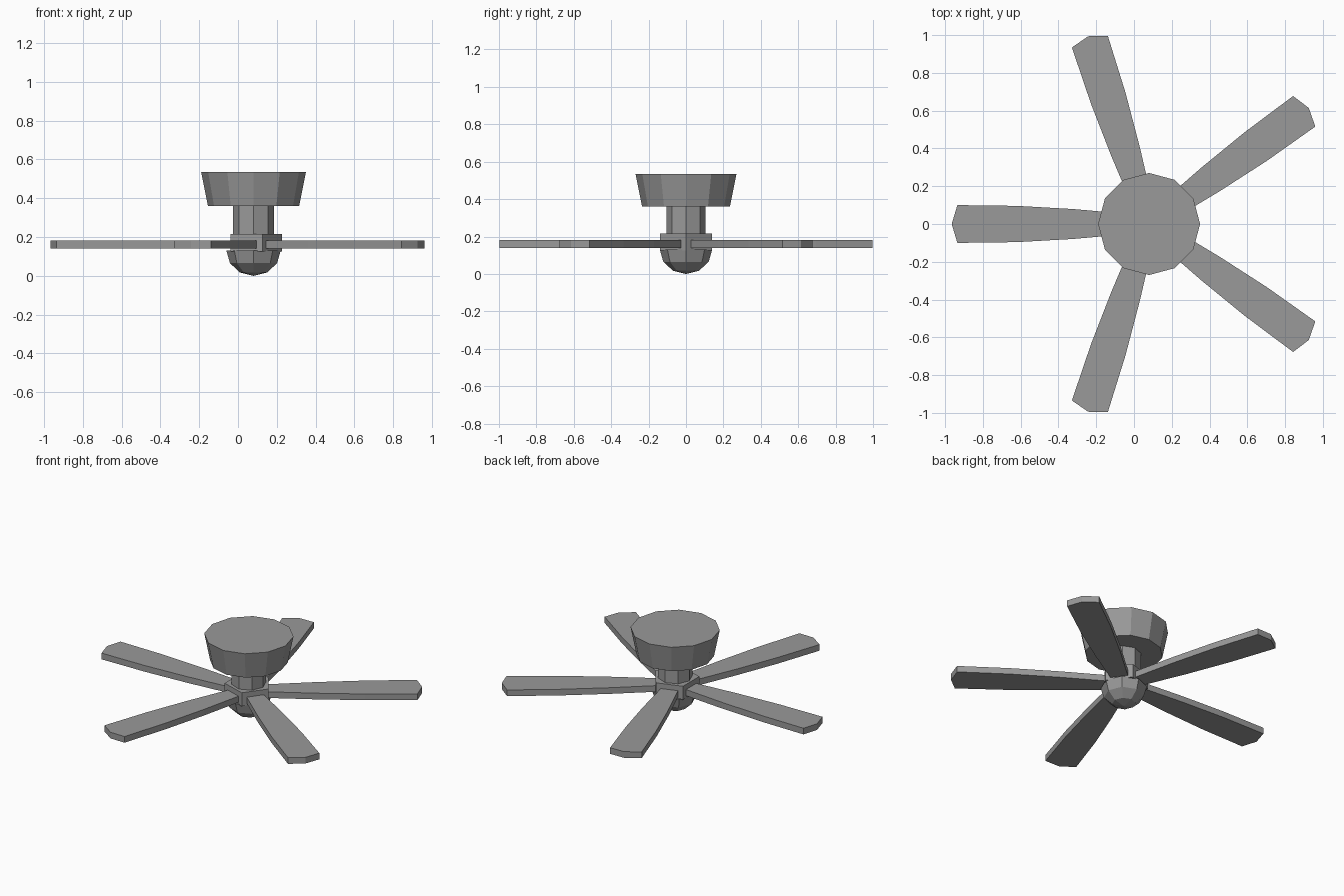
import bpy, bmesh, math
from mathutils import Matrix

if "Cube" in bpy.data.objects:
    bpy.data.objects.remove(bpy.data.objects["Cube"], do_unlink=True)

CX = 0.08  # the fan's axis

grey = bpy.data.materials.new("plain grey")
grey.use_nodes = True
colour = (0.32, 0.32, 0.32, 1)
grey.diffuse_color = colour
grey.node_tree.nodes["Principled BSDF"].inputs["Base Color"].default_value = colour


def add_object(name, bm):
    bmesh.ops.recalc_face_normals(bm, faces=bm.faces)
    mesh = bpy.data.meshes.new(name)
    bm.to_mesh(mesh)
    bm.free()
    mesh.materials.append(grey)
    obj = bpy.data.objects.new(name, mesh)
    obj.location.x = CX
    bpy.context.collection.objects.link(obj)
    return obj


def prism(name, sides, r_low, r_high, z_low, z_high):
    """Upright prism or frustum with one corner facing +x."""
    bm = bmesh.new()
    rings = []
    for r, z in ((r_low, z_low), (r_high, z_high)):
        angles = [math.tau * i / sides for i in range(sides)]
        rings.append([bm.verts.new((r * math.cos(a), r * math.sin(a), z)) for a in angles])
    low, high = rings
    bm.faces.new(low)
    bm.faces.new(high)
    for i in range(sides):
        j = (i + 1) % sides
        bm.faces.new((low[i], low[j], high[j], high[i]))
    return add_object(name, bm)


# Ceiling canopy, stem and five-sided motor hub
prism("ceiling_canopy", 12, 0.235, 0.27, 0.36, 0.535)
prism("stem", 8, 0.105, 0.105, 0.2, 0.36)
prism("motor_hub", 5, 0.146, 0.146, 0.125, 0.215)

# Faceted lamp bowl: lower half of a sphere, closed on top
bm = bmesh.new()
bmesh.ops.create_uvsphere(bm, u_segments=8, v_segments=6, radius=0.14)
bmesh.ops.delete(bm, geom=[v for v in bm.verts if v.co.z > 0.01], context="VERTS")
bmesh.ops.holes_fill(bm, edges=[e for e in bm.edges if e.is_boundary], sides=0)
bmesh.ops.transform(bm, matrix=Matrix.Translation((0, 0, 0.13)) @ Matrix.Diagonal((1, 1, 0.13 / 0.14, 1)), verts=bm.verts)
add_object("lamp_bowl", bm)

# Five blades, widening outwards to a blunt pointed tip
half = [(0.117, 0.054), (0.4, 0.079), (0.7, 0.096), (1.015, 0.1)]
outline = half + [(1.045, 0)] + [(r, -w) for r, w in reversed(half)]
for i in range(5):
    bm = bmesh.new()
    face = bm.faces.new([bm.verts.new((r, w, 0.14)) for r, w in outline])
    top = bmesh.ops.extrude_face_region(bm, geom=[face], use_keep_orig=True)["geom"]
    bmesh.ops.translate(bm, vec=(0, 0, 0.041), verts=[v for v in top if isinstance(v, bmesh.types.BMVert)])
    bmesh.ops.rotate(bm, verts=bm.verts, matrix=Matrix.Rotation(math.radians(36 + 72 * i), 3, "Z"))
    add_object(f"blade_{i + 1}", bm)
